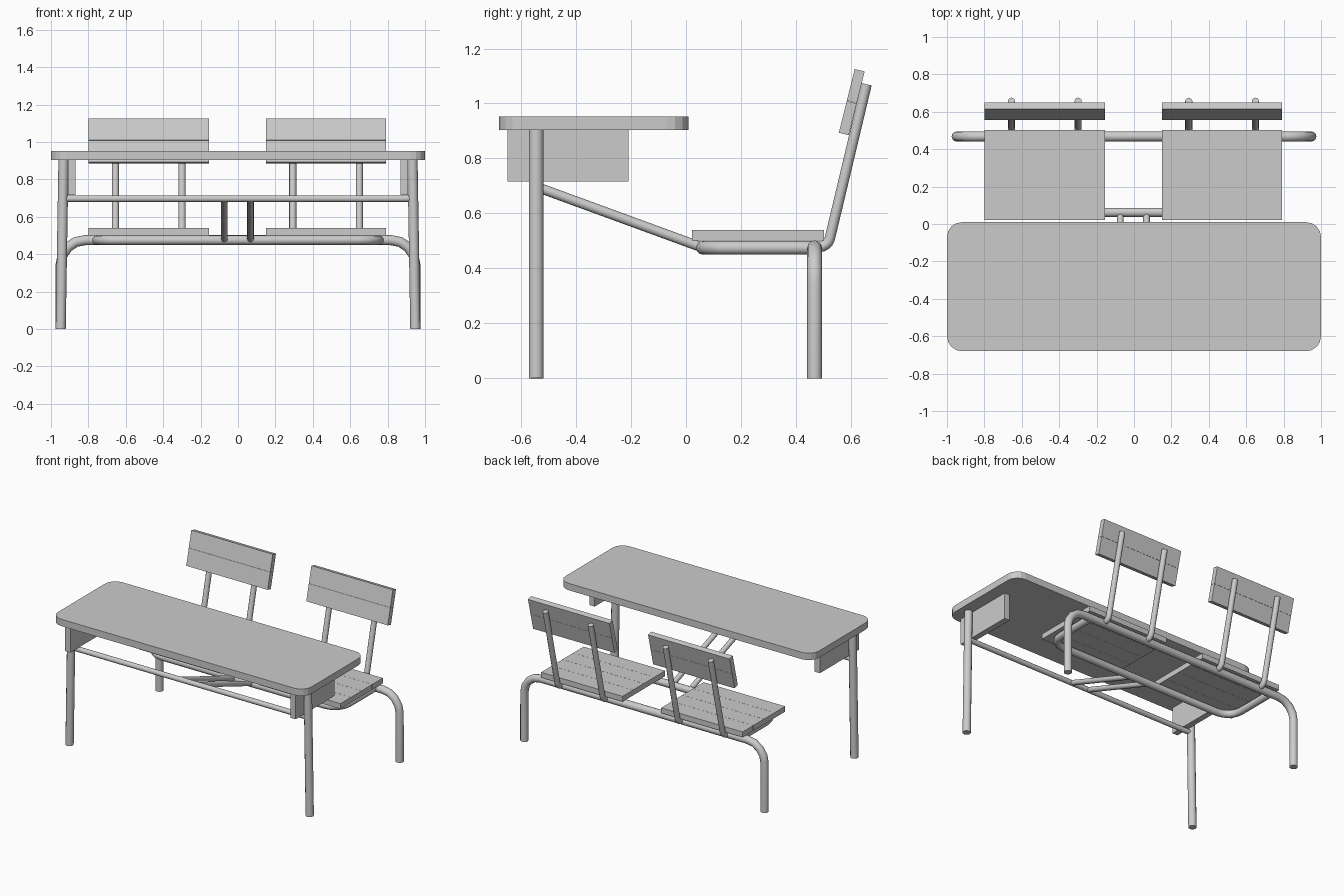
import bpy, bmesh, math
from mathutils import Vector, Matrix

old = bpy.data.objects.get("Cube")
if old:
    bpy.data.objects.remove(old, do_unlink=True)

grey = bpy.data.materials.new("plain grey")
grey.use_nodes = True
colour = (0.6, 0.6, 0.6, 1)
grey.diffuse_color = colour
grey.node_tree.nodes["Principled BSDF"].inputs["Base Color"].default_value = colour


def rounded(points, radius, closed=False, steps=4):
    """Replace the corners of a path by short arcs."""
    pts = [Vector(p) for p in points]
    n = len(pts)
    out = []
    for i, p in enumerate(pts):
        if not closed and i in (0, n - 1):
            out.append(p)
            continue
        u = (pts[i - 1] - p).normalized()
        v = (pts[(i + 1) % n] - p).normalized()
        half = u.angle(v) / 2
        setback = radius / math.tan(half)
        centre = p + (u + v).normalized() * radius / math.sin(half)
        a = (p + u * setback - centre).normalized()
        b = (p + v * setback - centre).normalized()
        out += [centre + a.slerp(b, k / steps) * radius for k in range(steps + 1)]
    return out


def tube(name, points, radius):
    """Round capped tube along a path, as a mesh."""
    curve = bpy.data.curves.new(name, "CURVE")
    curve.dimensions = "3D"
    curve.bevel_depth = radius
    curve.bevel_resolution = 4
    curve.use_fill_caps = True
    spline = curve.splines.new("POLY")
    spline.points.add(len(points) - 1)
    for sp, p in zip(spline.points, points):
        sp.co = (*p, 1)
    obj = bpy.data.objects.new(name, curve)
    bpy.context.collection.objects.link(obj)
    curve.materials.append(grey)
    bpy.ops.object.select_all(action="DESELECT")
    obj.select_set(True)
    bpy.context.view_layer.objects.active = obj
    bpy.ops.object.convert(target="MESH")
    bpy.ops.object.shade_smooth_by_angle(angle=math.radians(40))


def finish(name, bm):
    bmesh.ops.recalc_face_normals(bm, faces=bm.faces)
    mesh = bpy.data.meshes.new(name)
    bm.to_mesh(mesh)
    bm.free()
    mesh.materials.append(grey)
    obj = bpy.data.objects.new(name, mesh)
    bpy.context.collection.objects.link(obj)
    return obj


def box(name, centre, size, tilt=0):
    bm = bmesh.new()
    matrix = (Matrix.Translation(centre) @ Matrix.Rotation(tilt, 4, "X")
              @ Matrix.Diagonal((*size, 1)))
    bmesh.ops.create_cube(bm, size=1, matrix=matrix)
    return finish(name, bm)


# Table top with rounded corners
z0, z1, y0, y1 = 0.903, 0.952, -0.68, 0.01
bm = bmesh.new()
outline = rounded([(-1, y0, z0), (1, y0, z0), (1, y1, z0), (-1, y1, z0)], 0.08, True)
base = bm.faces.new([bm.verts.new(p) for p in outline])
top = bmesh.ops.extrude_face_region(bm, geom=[base])
bmesh.ops.translate(bm, vec=(0, 0, z1 - z0),
                    verts=[g for g in top["geom"] if isinstance(g, bmesh.types.BMVert)])
finish("table_top", bm)

# Cross bar and struts that join the table to the seat frame
front_y, rear_y, frame_z = -0.545, 0.468, 0.475
tube("cross_bar", [(-0.93, front_y, 0.697), (0.93, front_y, 0.697)], 0.018)

# Seat frame: rear tube bending down into both legs, and a front loop
tube("rear_frame", rounded([(-0.948, rear_y, 0), (-0.948, rear_y, frame_z),
                            (0.948, rear_y, frame_z), (0.948, rear_y, 0)], 0.13), 0.027)
tube("seat_frame", rounded([(-0.755, rear_y, frame_z), (-0.755, 0.062, frame_z),
                            (0.755, 0.062, frame_z), (0.755, rear_y, frame_z)], 0.11), 0.025)

tilt = math.radians(-14)
along = Vector((0, math.sin(-tilt), math.cos(tilt)))
back_centre = Vector((0, 0.603, 1.005))

for side, s in (("left", 1), ("right", -1)):
    # Table leg, side panel and strut
    tube(f"{side}_table_leg", [(s * 0.948, front_y, 0), (s * 0.933, front_y, 0.91)], 0.027)
    box(f"{side}_side_panel", (s * 0.889, -0.43, 0.81), (0.042, 0.44, 0.188))
    tube(f"{side}_strut", [(s * 0.07 - 0.003, front_y, 0.697),
                           (s * 0.07 - 0.003, 0.062, frame_z)], 0.018)

    # Four seat planks
    x = s * 0.474 - 0.003
    for i in range(4):
        box(f"{side}_seat_plank_{i + 1}", (x, 0.082 + i * 0.12, 0.52), (0.643, 0.119, 0.038))

    # Two backrest boards
    for i, offset in enumerate((-0.06, 0.06)):
        centre = back_centre + along * offset
        box(f"{side}_back_board_{i + 1}", (x, centre.y, centre.z), (0.643, 0.037, 0.119), tilt)

    # Two backrest posts bending out of the rear tube
    for i, dx in enumerate((-0.178, 0.178)):
        px = x + dx
        tube(f"{side}_back_post_{i + 1}",
             rounded([(px, rear_y, 0.478), (px, 0.516, 0.478), (px, 0.657, 1.07)],
                     0.04), 0.019)
